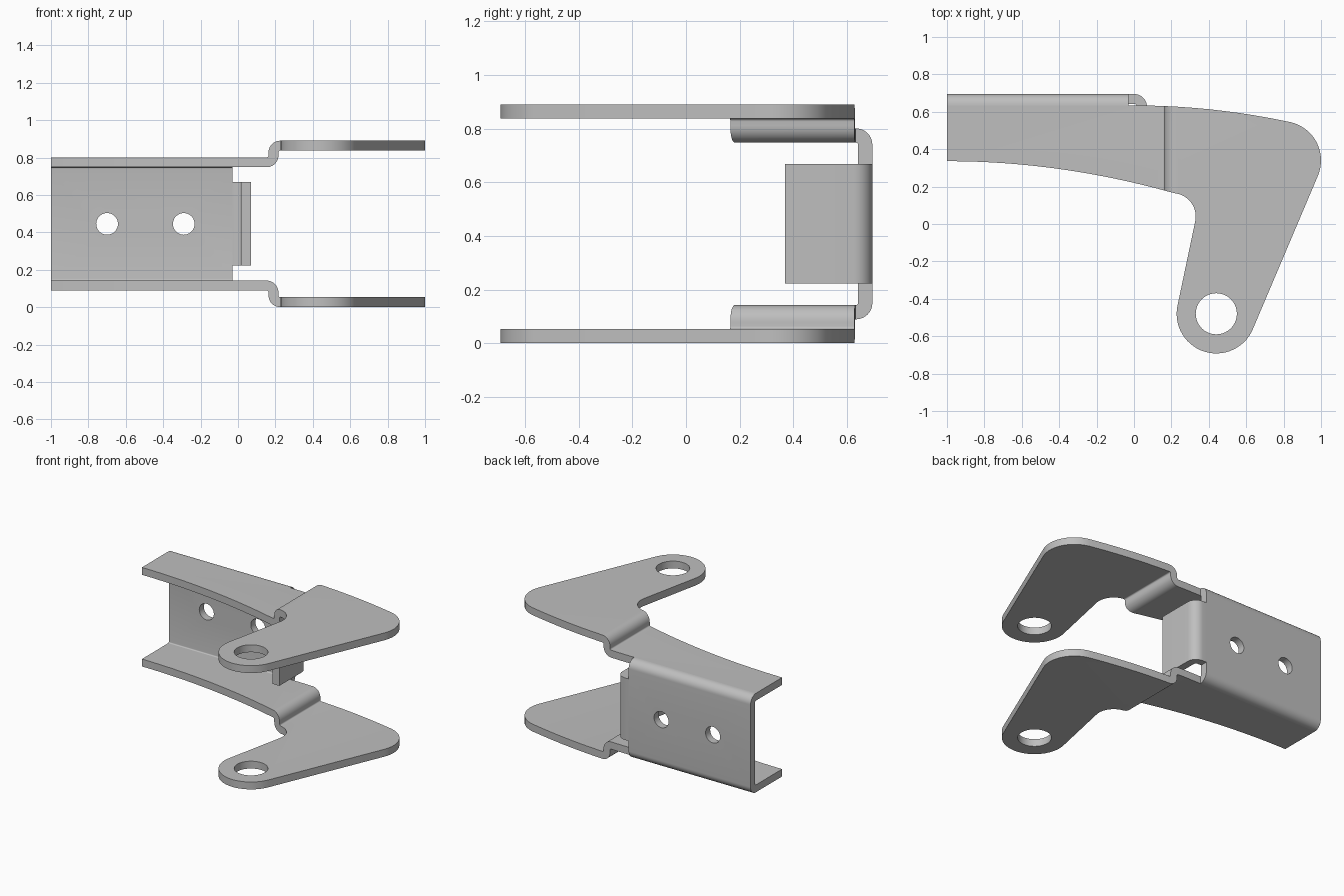
import bpy, bmesh
from math import cos, sin, radians

cube = bpy.data.objects.get("Cube")
if cube:
    bpy.data.objects.remove(cube)

H = 0.89          # overall height
T = 0.053         # sheet thickness
BACK = 0.695      # outer back face
BEND_Y = 0.634    # where the flanges start to bend
END_X = -0.03     # end of the back plate

steel = bpy.data.materials.new("grey steel")
steel.use_nodes = True
GREY = (0.52, 0.52, 0.52, 1)
steel.diffuse_color = GREY
steel.node_tree.nodes["Principled BSDF"].inputs["Base Color"].default_value = GREY


def arc(cx, cy, r, a0, a1, n=10):
    angles = [radians(a0 + (a1 - a0) * i / n) for i in range(n + 1)]
    return [(cx + r * cos(a), cy + r * sin(a)) for a in angles]


def prism(name, pts, axis, lo, hi):
    """Extrude a closed 2D profile along one axis."""
    place = {"x": lambda p, d: (d, p[0], p[1]),
             "y": lambda p, d: (p[0], d, p[1]),
             "z": lambda p, d: (p[0], p[1], d)}[axis]
    bm = bmesh.new()
    low = [bm.verts.new(place(p, lo)) for p in pts]
    high = [bm.verts.new(place(p, hi)) for p in pts]
    bm.faces.new(low)
    bm.faces.new(high)
    for i in range(len(pts)):
        j = (i + 1) % len(pts)
        bm.faces.new((low[i], low[j], high[j], high[i]))
    bmesh.ops.recalc_face_normals(bm, faces=bm.faces)
    mesh = bpy.data.meshes.new(name)
    bm.to_mesh(mesh)
    bm.free()
    mesh.materials.append(steel)
    obj = bpy.data.objects.new(name, mesh)
    bpy.context.collection.objects.link(obj)
    return obj


def combine(obj, tool, operation):
    """Apply a boolean and discard the tool."""
    mod = obj.modifiers.new("cut", "BOOLEAN")
    mod.operation, mod.object, mod.solver = operation, tool, "EXACT"
    bpy.context.view_layer.update()
    graph = bpy.context.evaluated_depsgraph_get()
    mesh = bpy.data.meshes.new_from_object(obj.evaluated_get(graph))
    obj.modifiers.clear()
    obj.data = mesh
    bpy.data.objects.remove(tool)


def finish(obj, is_joint):
    """Drop the hidden faces where parts meet, then smooth the bends."""
    bm = bmesh.new()
    bm.from_mesh(obj.data)
    bm.normal_update()
    hidden = [f for f in bm.faces if is_joint(f.calc_center_median(), f.normal)]
    bmesh.ops.delete(bm, geom=hidden, context="FACES")
    bm.to_mesh(obj.data)
    bm.free()
    bpy.ops.object.select_all(action="DESELECT")
    obj.select_set(True)
    bpy.context.view_layer.objects.active = obj
    bpy.ops.object.shade_smooth_by_angle(angle=radians(30))


# Plan outline shared by both arms
outline = [(-1, BEND_Y), (END_X, BEND_Y)]
outline += [(x, BEND_Y - 0.128 * x * x) for x in [i * 0.08 for i in range(11)]]
outline += arc(0.79, 0.34, 0.21, 78, -23, 16)
outline += arc(0.44, -0.48, 0.212, -23, -191, 28)
outline += arc(0.205, 0.04, 0.125, -11, 74, 14)
outline += [(x, 0.336 - 0.116 * (x + 1) ** 2)
            for x in [0.2 - i * 0.08 for i in range(16)]]

# Stepped section of an arm
r_in, r_out = 0.01, 0.01 + T
LOW_TOP = 0.801
bend1 = (0.153, LOW_TOP + r_in)
bend2 = (bend1[0] + r_in + r_out, H - r_out)
step = [(-1.2, LOW_TOP - T)]
step += arc(*bend1, r_out, -90, 0)
step += arc(*bend2, r_in, 180, 90, 5)
step += [(1.2, H - T), (1.2, H)]
step += arc(*bend2, r_out, 90, 180)
step += arc(*bend1, r_in, 0, -90, 5)
step += [(-1.2, LOW_TOP)]

for name, flip in (("upper_arm", False), ("lower_arm", True)):
    section = [(x, H - z) for x, z in step] if flip else step
    arm = prism(name, section, "y", -1, 1)
    combine(arm, prism("plan_cutter", outline, "z", -0.2, 1.2), "INTERSECT")
    eye = prism("eye_cutter", arc(0.44, -0.48, 0.11, 0, 351, 39), "z", -0.3, 1.3)
    combine(arm, eye, "DIFFERENCE")
    finish(arm, lambda c, n: n.y > 0.9 and c.y > BEND_Y - 0.001 and c.x < END_X - 0.01)

# Back plate with its rolled top and bottom corners
ri, ro = 0.008, 0.008 + T
top_z = LOW_TOP - ro
bot_z = H - top_z
channel = arc(BEND_Y, top_z, ro, 90, 0) + arc(BEND_Y, bot_z, ro, 0, -90)
channel += arc(BEND_Y, bot_z, ri, -90, 0, 5) + arc(BEND_Y, top_z, ri, 0, 90, 5)
plate = prism("back_plate", channel, "x", -1, END_X)
for x in (-0.70, -0.29):
    hole = prism("hole_cutter", arc(x, H / 2, 0.058, 0, 350, 35), "y", 0.5, 0.8)
    combine(plate, hole, "DIFFERENCE")
finish(plate, lambda c, n: n.y < -0.9 and c.y < BEND_Y + 0.001)

# Tab folded forward from the end of the back plate
tab_r = 0.07
tab_y = BACK - tab_r
fold = [(END_X, BACK)] + arc(0, tab_y, tab_r, 90, 0)
fold += [(tab_r, 0.37), (tab_r - T, 0.37)]
fold += arc(0, tab_y, tab_r - T, 0, 90, 6) + [(END_X, BACK - T)]
tab = prism("folded_tab", fold, "z", 0.222, H - 0.222)
finish(tab, lambda c, n: n.x < -0.9 and c.x < END_X + 0.001)
